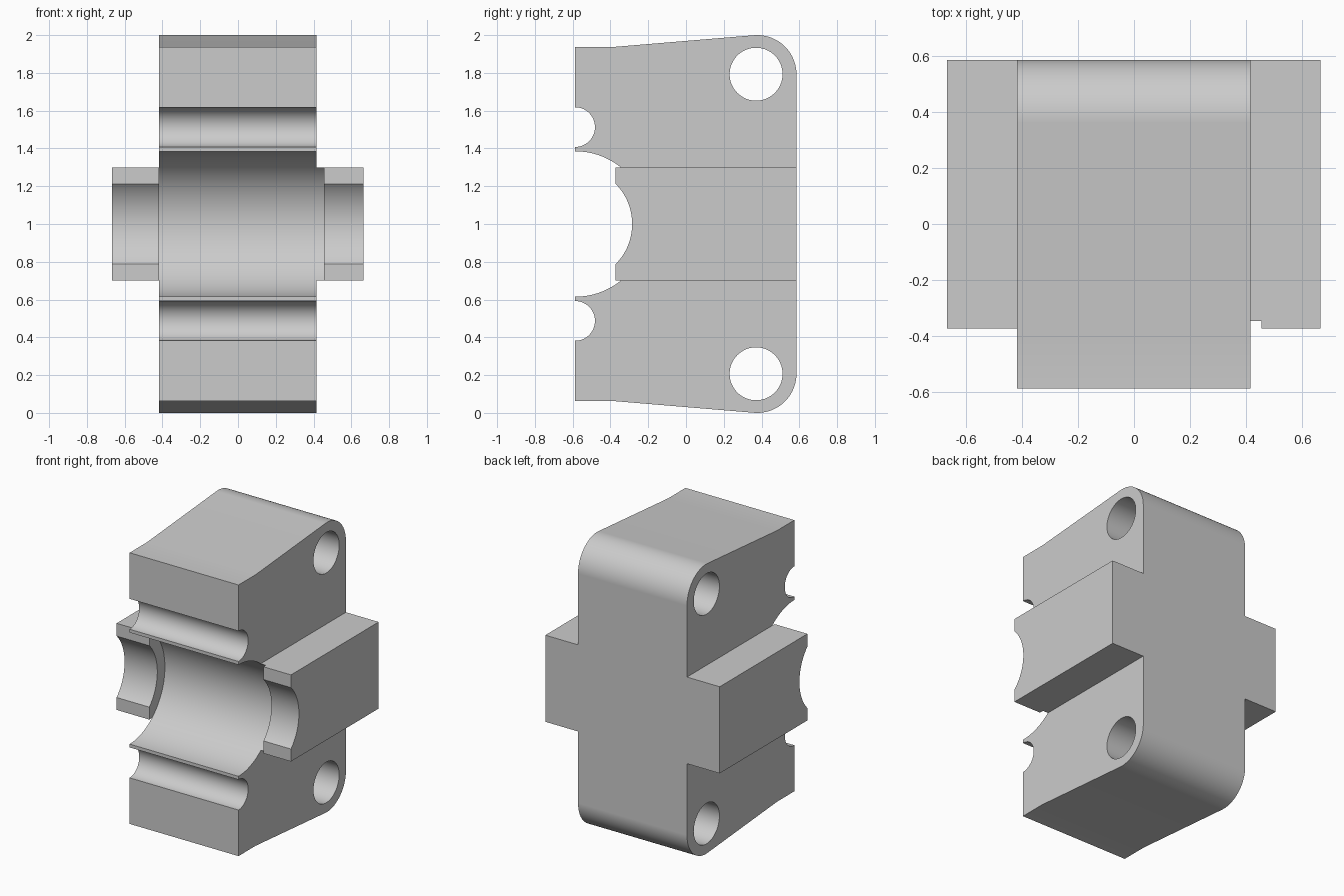
import bpy, bmesh
from math import sin, cos, radians, tau

cube = bpy.data.objects.get("Cube")
if cube:
    bpy.data.objects.remove(cube, do_unlink=True)

# Main dimensions
BACK, FRONT = 0.585, -0.587
LEFT, RIGHT = 0.415, -0.417
MID = 1.0
PIN_Y, PIN_RISE, CORNER = 0.377, 0.792, 0.208

grey = bpy.data.materials.new("plain grey")
grey.use_nodes = True
grey.diffuse_color = (0.6, 0.6, 0.6, 1)
grey.node_tree.nodes["Principled BSDF"].inputs["Base Color"].default_value = (0.6, 0.6, 0.6, 1)


def prism(name, outline, x0, x1):
    """Extrude a closed (y, z) outline along x."""
    bm = bmesh.new()
    face = bm.faces.new([bm.verts.new((x0, y, z)) for y, z in outline])
    side = bmesh.ops.extrude_face_region(bm, geom=[face])["geom"]
    moved = [v for v in side if isinstance(v, bmesh.types.BMVert)]
    bmesh.ops.translate(bm, verts=moved, vec=(x1 - x0, 0, 0))
    bmesh.ops.recalc_face_normals(bm, faces=bm.faces)
    mesh = bpy.data.meshes.new(name)
    bm.to_mesh(mesh)
    bm.free()
    mesh.materials.append(grey)
    obj = bpy.data.objects.new(name, mesh)
    bpy.context.collection.objects.link(obj)
    return obj


def circle(y, z, r, n=96):
    return [(y + r * cos(tau * i / n), z + r * sin(tau * i / n)) for i in range(n)]


def combine(target, tool, operation):
    """Apply a boolean and discard the tool."""
    tool.hide_render = True
    mod = target.modifiers.new(operation, "BOOLEAN")
    mod.operation, mod.object, mod.solver = operation, tool, "EXACT"
    bpy.context.view_layer.objects.active = target
    bpy.ops.object.modifier_apply(modifier=mod.name)
    bpy.data.objects.remove(tool, do_unlink=True)


# Upright body: flat front, tapered ends, rounded back corners
upper = [(FRONT, 0.936), (-0.4, 0.936)]
for i in range(25):
    a = radians(94.7 * (1 - i / 24))
    upper.append((PIN_Y + CORNER * cos(a), PIN_RISE + CORNER * sin(a)))
outline = [(y, MID + h) for y, h in upper] + [(y, MID - h) for y, h in reversed(upper)]
body = prism("bearing_block", outline, RIGHT, LEFT)

# Cross arm that sticks out on both sides
arm = prism("cross_arm", [(-0.372, 0.702), (PIN_Y + CORNER, 0.702),
                          (PIN_Y + CORNER, 1.3), (-0.372, 1.3)], -0.667, 0.665)
combine(body, arm, "UNION")

# Wide central bore, stopping inside the left arm, and the narrower shaft bore
combine(body, prism("wide_bore", circle(FRONT, MID, 0.385, 128), RIGHT, 0.455), "DIFFERENCE")
combine(body, prism("shaft_bore", circle(FRONT, MID, 0.302, 128), -1, 1), "DIFFERENCE")

# Front grooves and pin holes, above and below the bore
for s in (1, -1):
    combine(body, prism("groove", circle(FRONT, MID + s * 0.513, 0.105), -1, 1), "DIFFERENCE")
    combine(body, prism("pin_hole", circle(PIN_Y - 0.006, MID + s * 0.793, 0.14), -1, 1), "DIFFERENCE")

# Smooth curves with crisp edges
bpy.ops.object.select_all(action="DESELECT")
body.select_set(True)
bpy.context.view_layer.objects.active = body
bpy.ops.object.shade_smooth_by_angle(angle=radians(25))
weighted = body.modifiers.new("even_shading", "WEIGHTED_NORMAL")
weighted.keep_sharp = True
